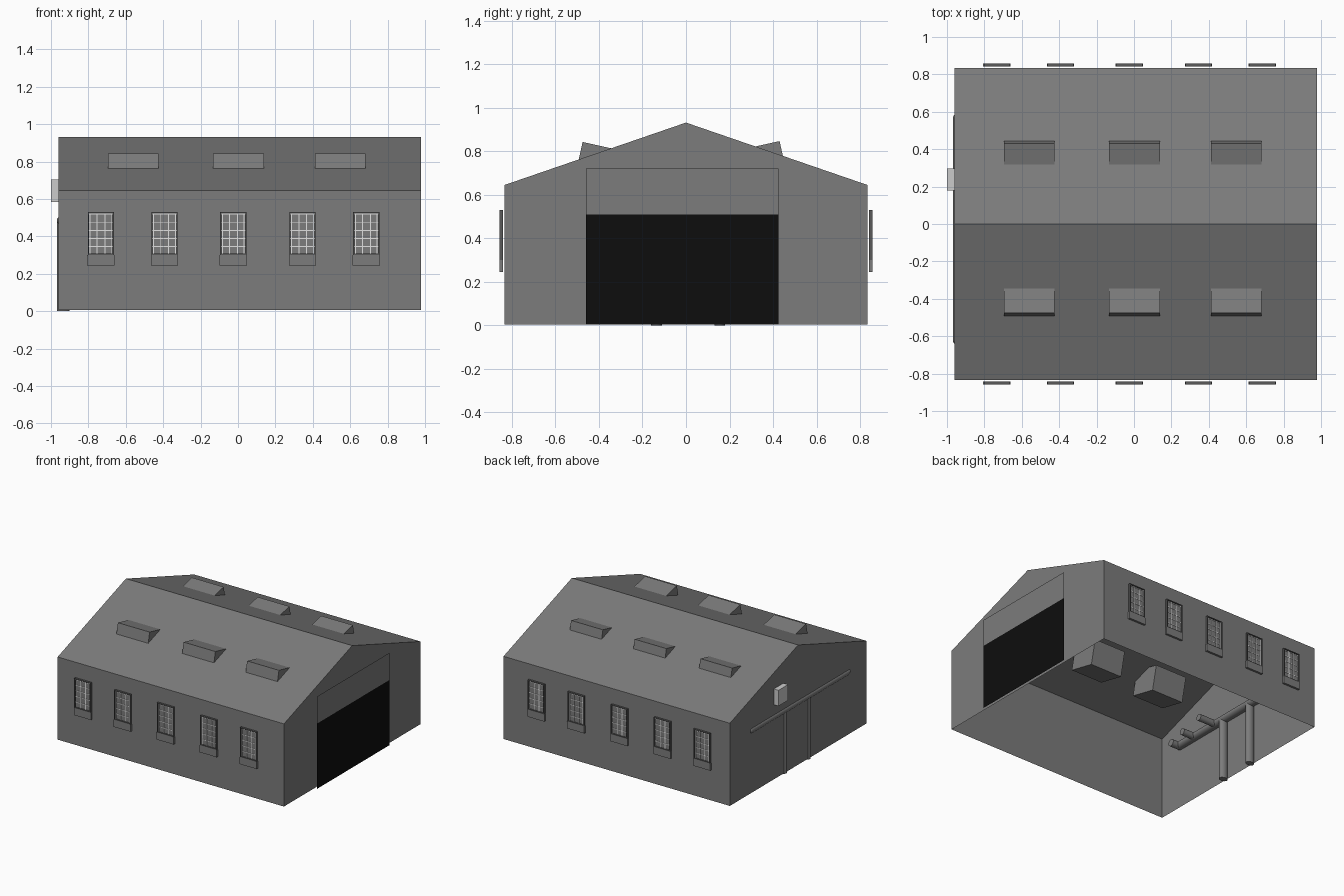
import bpy, bmesh, math
from mathutils import Vector, Matrix

if "Cube" in bpy.data.objects:
    bpy.data.objects.remove(bpy.data.objects["Cube"])


def material(name, rgb):
    m = bpy.data.materials.new(name)
    m.diffuse_color = (*rgb, 1.0)
    m.use_nodes = True
    m.node_tree.nodes["Principled BSDF"].inputs["Base Color"].default_value = m.diffuse_color
    return m


GREY = material("concrete grey", (0.2, 0.2, 0.2))
DARK = material("dark frame grey", (0.1, 0.1, 0.1))
BLACK = material("door black", (0.004, 0.004, 0.004))
PALE = material("pale box grey", (0.6, 0.6, 0.6))
WHITE = material("window bar white", (0.75, 0.75, 0.75))


def finish(bm, name, mats):
    me = bpy.data.meshes.new(name)
    bm.to_mesh(me)
    bm.free()
    for m in mats:
        me.materials.append(m)
    ob = bpy.data.objects.new(name, me)
    bpy.context.collection.objects.link(ob)
    return ob


def add_box(bm, lo, hi, mat=0):
    lo, hi = Vector(lo), Vector(hi)
    mx = Matrix.Translation((lo + hi) / 2) @ Matrix.Diagonal((*(hi - lo), 1))
    r = bmesh.ops.create_cube(bm, size=1, matrix=mx)
    for f in {f for v in r["verts"] for f in v.link_faces}:
        f.material_index = mat


X0, X1, HY, EAVE, RIDGE, BASE = -0.96, 0.978, 0.835, 0.645, 0.932, 0.005

# Building shell: gable profile extruded along x, open underneath
bm = bmesh.new()
profile = [(-HY, BASE), (-HY, EAVE), (0, RIDGE), (HY, EAVE), (HY, BASE)]
left = [bm.verts.new((X0, y, z)) for y, z in profile]
right = [bm.verts.new((X1, y, z)) for y, z in profile]
bm.faces.new(left)
bm.faces.new(right)
for i in range(4):
    bm.faces.new((left[i], left[i + 1], right[i + 1], right[i]))
bmesh.ops.recalc_face_normals(bm, faces=bm.faces)
finish(bm, "building_shell", [GREY])

# Door sheet just in front of the right gable: black opening, grey header
bm = bmesh.new()
for z0, z1, mi in ((BASE, 0.51, 0), (0.51, 0.72, 1)):
    f = bm.faces.new([bm.verts.new((1.0, y, z)) for y, z in
                      ((-0.46, z0), (0.425, z0), (0.425, z1), (-0.46, z1))])
    f.material_index = mi
finish(bm, "door", [BLACK, GREY])

# Skylights: tilted boxes sunk into both roof slopes
TILT = math.radians(12.5)
W, H, L = 0.22, 0.19, 0.272
for side, edge, ridge_z in ((-1, 0.475, 0.843), (1, 0.43, 0.847)):
    for n, cx in enumerate((-0.56, 0.003, 0.547)):
        bm = bmesh.new()
        add_box(bm, (-L / 2, 0, -H), (L / 2, W, 0))
        mx = Matrix.Translation((0, -edge, ridge_z)) @ Matrix.Rotation(-TILT, 4, 'X')
        bmesh.ops.transform(bm, matrix=mx, verts=bm.verts)
        if side > 0:
            bmesh.ops.transform(bm, matrix=Matrix.Rotation(math.pi, 4, 'Z'), verts=bm.verts)
        bmesh.ops.translate(bm, vec=(cx, 0, 0), verts=bm.verts)
        finish(bm, f"skylight_{'front' if side < 0 else 'back'}_{n}", [GREY])

# Windows: frame, pane, glazing bars and sill on both long walls
HW, Z0, Z1, T = 0.07, 0.30, 0.53, 0.007


def window(name, cx, side):
    bm = bmesh.new()
    yi, yo = -0.841, -0.857

    def part(x0, x1, z0, z1, depth, mat):
        add_box(bm, (x0, depth, z0), (x1, yi, z1), mat)

    part(-HW + T, HW - T, Z0 + T, Z1 - T, -0.847, 0)          # pane
    for s in (-1, 1):                                         # side frames
        part(min(s * HW, s * (HW - T)), max(s * HW, s * (HW - T)), Z0, Z1, yo, 1)
    part(-HW + T, HW - T, Z0, Z0 + T, yo, 1)
    part(-HW + T, HW - T, Z1 - T, Z1, yo, 1)
    for x in (-0.058, -0.02, 0.022, 0.058):                   # upright bars
        part(x - 0.0025, x + 0.0025, Z0 + T, Z1 - T, -0.850, 2)
    for i in range(5):                                        # cross bars
        z = 0.345 + i * 0.0435
        part(-HW + T, HW - T, z - 0.0025, z + 0.0025, -0.8495, 2)
    part(-HW - 0.003, HW + 0.003, 0.245, Z0, yo, 0)           # sill
    if side > 0:
        bmesh.ops.transform(bm, matrix=Matrix.Rotation(math.pi, 4, 'Z'), verts=bm.verts)
    bmesh.ops.translate(bm, vec=(cx, 0, 0), verts=bm.verts)
    finish(bm, name, [GREY, DARK, WHITE])


for n, cx in enumerate((-0.733, -0.393, -0.025, 0.345, 0.686)):
    window(f"window_front_{n}", cx, -1)
    window(f"window_back_{n}", cx, 1)


# Pipes half buried in the left gable wall
def pipe(name, a, b, r1, r2):
    a, b = Vector(a), Vector(b)
    bm = bmesh.new()
    bmesh.ops.create_cone(bm, cap_ends=True, segments=20, radius1=1, radius2=1,
                          depth=(b - a).length)
    rot = {0: Matrix.Rotation(math.pi / 2, 4, 'Y'),
           1: Matrix.Rotation(math.pi / 2, 4, 'X'),
           2: Matrix.Identity(4)}[max(range(3), key=lambda i: abs((b - a)[i]))]
    mx = Matrix.Translation((a + b) / 2) @ rot @ Matrix.Diagonal((r1, r2, 1, 1))
    bmesh.ops.transform(bm, matrix=mx, verts=bm.verts)
    for f in bm.faces:
        f.smooth = len(f.verts) == 4
    finish(bm, name, [GREY])


PX, PZ = -0.935, 0.485
pipe("pipe_main", (PX, -0.62, PZ), (PX, 0.565, PZ), 0.034, 0.027)
for n, y in enumerate((-0.62, 0.565)):
    bm = bmesh.new()
    bmesh.ops.create_uvsphere(bm, u_segments=20, v_segments=10, radius=1,
                              matrix=Matrix.Translation((PX, y, PZ))
                              @ Matrix.Diagonal((0.034, 0.03, 0.027, 1)))
    for f in bm.faces:
        f.smooth = True
    finish(bm, f"pipe_elbow_{n}", [GREY])
    pipe(f"pipe_end_{n}", (PX, y, PZ), (-0.86, y, PZ), 0.027, 0.027)
for n, y in enumerate((-0.135, 0.155)):
    pipe(f"pipe_upright_{n}", (PX, y, 0), (PX, y, PZ), 0.034, 0.025)
for n, (y, x) in enumerate(((-0.45, -0.82), (-0.22, -0.78))):
    pipe(f"pipe_stub_{n}", (PX, y, PZ), (x, y, PZ), 0.025, 0.025)

# Pale utility box on the left gable
bm = bmesh.new()
add_box(bm, (-1.0, 0.18, 0.583), (-0.95, 0.297, 0.705))
finish(bm, "utility_box", [PALE])
